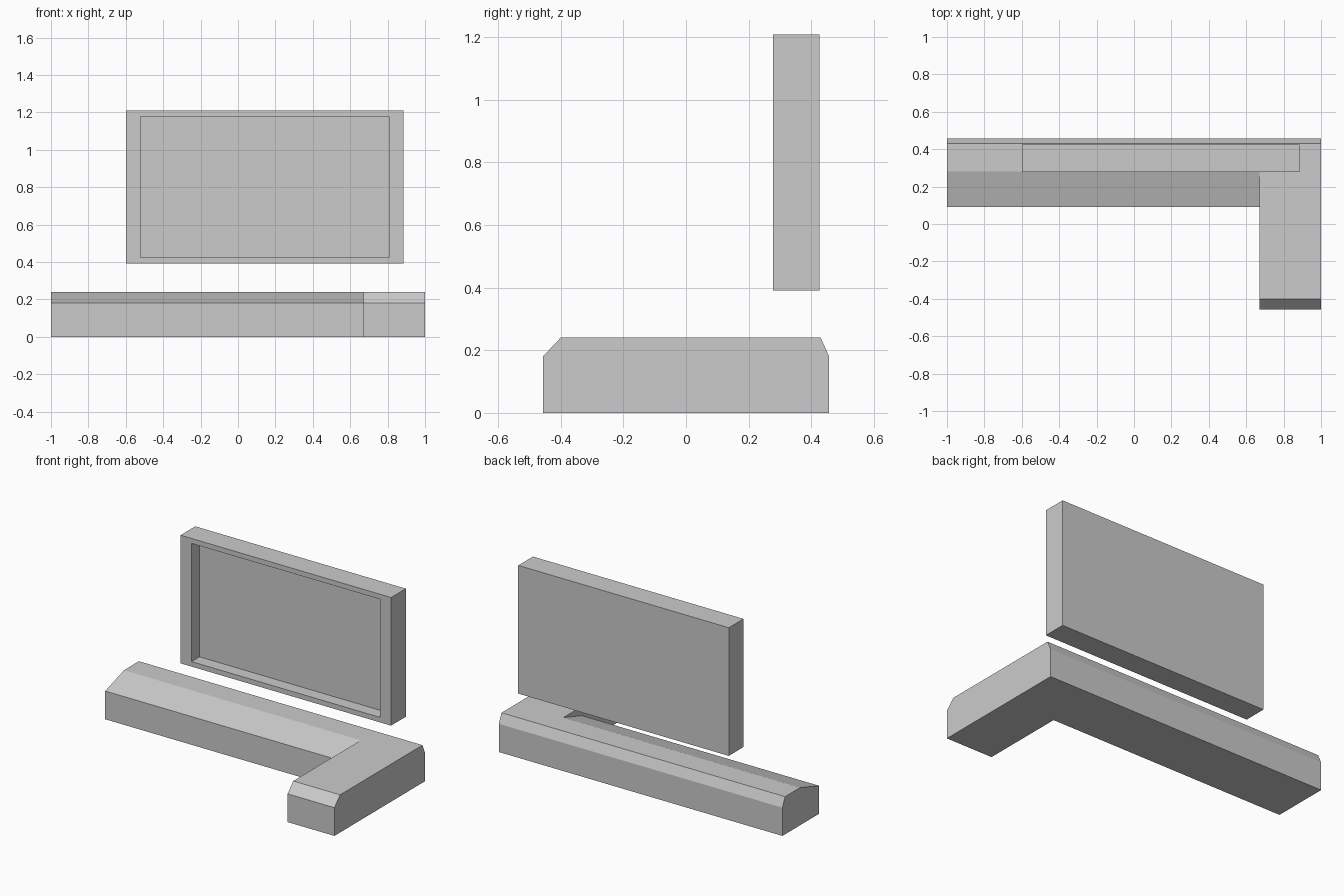
import bpy, bmesh, math

cube = bpy.data.objects.get("Cube")
if cube:
    bpy.data.objects.remove(cube, do_unlink=True)

grey = bpy.data.materials.new("plain grey")
grey.use_nodes = True
grey.diffuse_color = (0.6, 0.6, 0.6, 1)
grey.node_tree.nodes["Principled BSDF"].inputs["Base Color"].default_value = (0.6, 0.6, 0.6, 1)


def finish(bm, name):
    bmesh.ops.remove_doubles(bm, verts=bm.verts[:], dist=0.0005)
    bmesh.ops.recalc_face_normals(bm, faces=bm.faces[:])
    bmesh.ops.dissolve_limit(bm, angle_limit=math.radians(1),
                             verts=bm.verts[:], edges=bm.edges[:])
    mesh = bpy.data.meshes.new(name)
    bm.to_mesh(mesh)
    bm.free()
    mesh.materials.append(grey)
    obj = bpy.data.objects.new(name, mesh)
    bpy.context.collection.objects.link(obj)
    return obj


def cap(bm, profile, x):
    bm.faces.new([bm.verts.new((x, y, z)) for y, z in profile])


def strip(bm, profile, x0, x1):
    """Side walls of a y-z profile swept along x."""
    for a, b in zip(profile, profile[1:] + profile[:1]):
        bm.faces.new([bm.verts.new(p) for p in
                      ((x0, *a), (x1, *a), (x1, *b), (x0, *b))])


# L-shaped base: a long bar with a sloped front, and a leg running forward
DEPTH, SHOULDER, TOP = 0.457, 0.18, 0.24
LEFT, CORNER, RIGHT = -1.0, 0.67, 1.0
bar_front = [(0.09, 0), (0.09, SHOULDER), (0.28, TOP)]
back = [(0.43, TOP), (DEPTH, SHOULDER), (DEPTH, 0)]
leg_front = [(-DEPTH, 0), (-DEPTH, SHOULDER), (-0.4, TOP)]
bar = bar_front + back
leg = leg_front + bar_front[2:] + back + bar_front[:1]

bm = bmesh.new()
strip(bm, bar, LEFT, CORNER)
cap(bm, bar, LEFT)
strip(bm, leg, CORNER, RIGHT)
cap(bm, leg, RIGHT)
cap(bm, leg_front + bar_front[::-1], CORNER)  # inner wall of the leg
finish(bm, "l_shaped_base")

# Floating panel with a recessed front
bm = bmesh.new()
bmesh.ops.create_cube(bm, size=1)
bmesh.ops.scale(bm, vec=(1.485, 0.148, 0.817), verts=bm.verts[:])
bmesh.ops.translate(bm, vec=(0.1425, 0.352, 0.8), verts=bm.verts[:])
bm.normal_update()
front = min(bm.faces, key=lambda f: f.calc_center_median().y)
centre = front.calc_center_median()
rim = bmesh.ops.inset_region(bm, faces=[front], thickness=0.045)
# the side borders are wider than the top and bottom ones
for v in front.verts:
    v.co.x = centre.x + math.copysign(0.665, v.co.x - centre.x)
hole = bmesh.ops.extrude_discrete_faces(bm, faces=[front])["faces"][0]
bmesh.ops.translate(bm, vec=(0, 0.08, 0), verts=hole.verts[:])
finish(bm, "recessed_panel")
